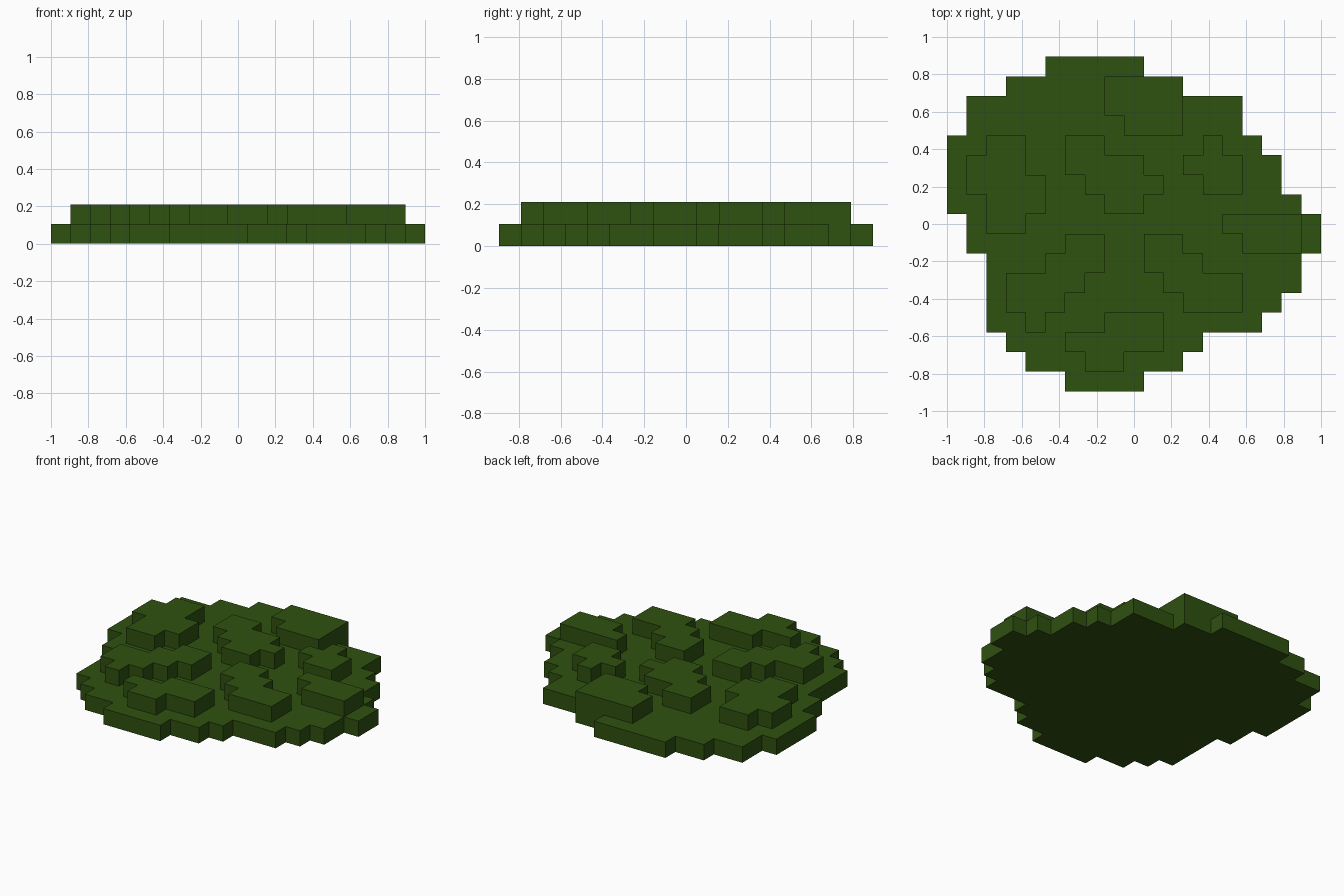
import bpy
import bmesh

if "Cube" in bpy.data.objects:
    bpy.data.objects.remove(bpy.data.objects["Cube"], do_unlink=True)

COLS, ROWS = 19, 17
U = 2.0 / COLS  # edge length of one block

# Single leaf-green material
green = bpy.data.materials.new("leaf_green")
green.use_nodes = True
COLOUR = (0.028, 0.082, 0.005, 1.0)
green.diffuse_color = COLOUR
bsdf = green.node_tree.nodes["Principled BSDF"]
bsdf.inputs["Base Color"].default_value = COLOUR
bsdf.inputs["Roughness"].default_value = 0.9


def slab(name, first_row, spans, level, closed=False):
    """One block-high slab; each span is (start, end) column of a row, back to front."""
    bm = bmesh.new()
    z = level * U
    for r, (a, b) in enumerate(spans, first_row):
        for c in range(a, b):
            x, y = (c - COLS / 2) * U, (ROWS / 2 - r) * U
            bm.faces.new([bm.verts.new(p) for p in (
                (x, y - U, z), (x + U, y - U, z), (x + U, y, z), (x, y, z))])
    bmesh.ops.remove_doubles(bm, verts=bm.verts[:], dist=U * 0.01)
    # Merge the cells into one clean outline, then raise it
    bmesh.ops.dissolve_limit(bm, angle_limit=0.01, verts=bm.verts[:], edges=bm.edges[:])
    ext = bmesh.ops.extrude_face_region(bm, geom=bm.faces[:], use_keep_orig=True)
    raised = [g for g in ext["geom"] if isinstance(g, bmesh.types.BMVert)]
    bmesh.ops.translate(bm, vec=(0, 0, U), verts=raised)
    bmesh.ops.recalc_face_normals(bm, faces=bm.faces[:])
    if not closed:  # underside rests on the layer below
        under = [f for f in bm.faces if f.normal.z < -0.9]
        bmesh.ops.delete(bm, geom=under, context='FACES')
    mesh = bpy.data.meshes.new(name)
    bm.to_mesh(mesh)
    bm.free()
    mesh.materials.append(green)
    obj = bpy.data.objects.new(name, mesh)
    bpy.context.collection.objects.link(obj)
    return obj


# Wide lower layer
slab("base_layer", 0, [
    (5, 10), (3, 12), (1, 15), (1, 15), (0, 16), (0, 17), (0, 17), (0, 18), (1, 19),
    (1, 19), (2, 18), (2, 18), (2, 17), (2, 16), (3, 13), (4, 12), (6, 10)], 0, closed=True)

# Raised clumps: name -> first row, column spans
clumps = {
    "back_clump": (1, [(8, 12), (8, 12), (9, 12)]),
    "right_clump": (4, [(2, 4), (1, 4), (1, 5), (2, 5), (2, 4)]),
    "centre_clump": (4, [(6, 8), (6, 10), (7, 11), (8, 10)]),
    "back_left_clump": (4, [(13, 14), (12, 15), (13, 15)]),
    "left_clump": (8, [(14, 18), (15, 18)]),
    "front_right_clump": (9, [(6, 8), (5, 8), (3, 7), (3, 6), (4, 5)]),
    "front_left_clump": (9, [(10, 12), (10, 13), (11, 15), (12, 15)]),
    "front_clump": (13, [(8, 11), (6, 11), (7, 9)]),
}
for name, (row, spans) in clumps.items():
    slab(name, row, spans, 1)
